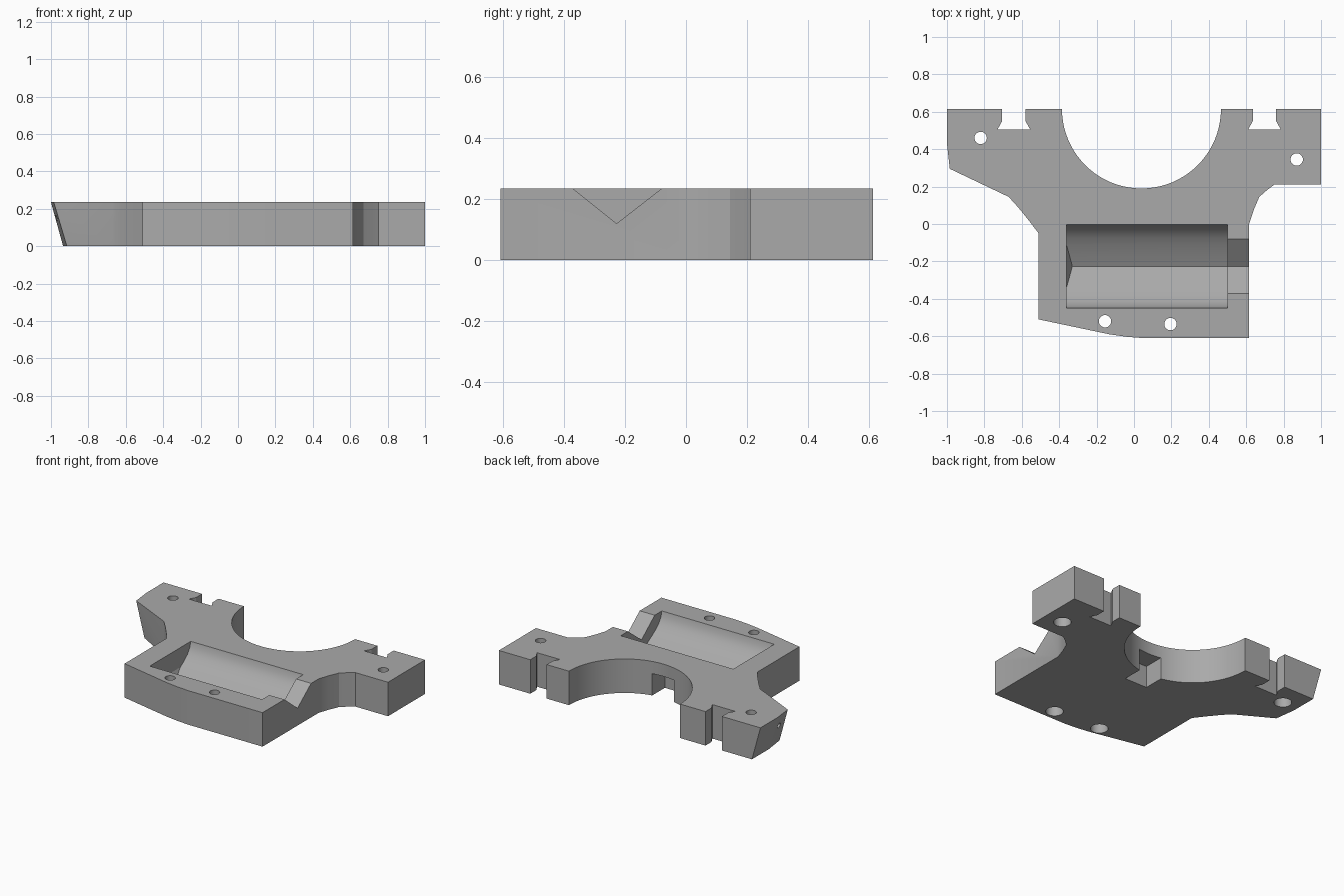
import bpy, bmesh, math
from mathutils import Matrix, Vector

if "Cube" in bpy.data.objects:
    bpy.data.objects.remove(bpy.data.objects["Cube"])

H = 0.235  # plate thickness

grey = bpy.data.materials.new("plain grey")
grey.use_nodes = True
grey.diffuse_color = (0.4, 0.4, 0.4, 1)
grey.node_tree.nodes["Principled BSDF"].inputs["Base Color"].default_value = (0.4, 0.4, 0.4, 1)


def make_object(name, bm):
    bmesh.ops.recalc_face_normals(bm, faces=bm.faces)
    mesh = bpy.data.meshes.new(name)
    bm.to_mesh(mesh)
    bm.free()
    mesh.materials.append(grey)
    obj = bpy.data.objects.new(name, mesh)
    bpy.context.collection.objects.link(obj)
    return obj


def loft(name, lower, upper, split=None):
    """Solid between two matching rings; the side at index split is two triangles."""
    bm = bmesh.new()
    a = [bm.verts.new(p) for p in lower]
    b = [bm.verts.new(p) for p in upper]
    bm.faces.new(a)
    bm.faces.new(b)
    for i in range(len(a)):
        j = (i + 1) % len(a)
        if i == split:
            bm.faces.new((a[i], a[j], b[i]))
            bm.faces.new((a[j], b[j], b[i]))
        else:
            bm.faces.new((a[i], a[j], b[j], b[i]))
    return make_object(name, bm)


def cylinder(name, centre, radius, depth, rotation=None):
    bm = bmesh.new()
    matrix = Matrix.Translation(centre) @ (rotation or Matrix())
    bmesh.ops.create_cone(bm, cap_ends=True, segments=32, radius1=radius,
                          radius2=radius, depth=depth, matrix=matrix)
    return make_object(name, bm)


def along_x(name, profile, x0, x1):
    return loft(name, [(x0, y, z) for y, z in profile], [(x1, y, z) for y, z in profile])


def slot(x):
    """Undercut slot in the rear edge, listed from its right side to its left."""
    return [(x + 0.0625, 0.615), (x + 0.0625, 0.55), (x + 0.0875, 0.505),
            (x - 0.0875, 0.505), (x - 0.0625, 0.55), (x - 0.0625, 0.615)]


# Plate outline with round rear opening and sloping right end
steps = 40
arc = [(0.04 + 0.425 * math.cos(t), 0.615 - 0.425 * math.sin(t))
       for t in (math.pi * i / steps for i in range(steps + 1))]
front = [(-0.51, -0.51), (-0.13, -0.59), (-0.04, -0.603), (0.05, -0.61), (0.615, -0.61)]
shoulder = [(0.615, 0), (0.64, 0.075), (0.67, 0.145), (0.71, 0.18), (0.75, 0.21)]
outline = front + shoulder + [(1, 0.21), (1, 0.615)] + slot(0.6975) + arc + slot(-0.6425)
end = len(outline)
waist = [(-0.67, 0.145), (-0.62, 0.09), (-0.56, 0.016), (-0.51, -0.05)]
top = outline + [(-1, 0.615), (-1, 0.43), (-0.985, 0.295)] + waist
bottom = outline + [(-0.935, 0.615), (-0.935, 0.43), (-0.915, 0.285)] + waist
plate = loft("bracket_plate", [(x, y, 0) for x, y in bottom],
             [(x, y, H) for x, y in top], split=end + 2)

cutters = []

# Long pocket with a pointed trough section
half = [(0.224, H), (0.215, 0.2), (0.19, 0.16), (0.152, 0.128), (0.11, 0.1), (0.055, 0.068)]
section = ([(-0.226 + y, z) for y, z in half] + [(-0.226, 0.04)]
           + [(-0.226 - y, z) for y, z in reversed(half)])
section = [(section[0][0], 0.3)] + section + [(section[-1][0], 0.3)]
pocket = along_x("pocket_cutter", section, -0.36, 0.5)
# Slope the lower part of the pocket's right end
bm = bmesh.new()
bm.from_mesh(pocket.data)
bmesh.ops.bisect_plane(bm, geom=bm.verts[:] + bm.edges[:] + bm.faces[:],
                       plane_co=Vector((-0.36, 0, 0.1)), plane_no=Vector((-2, 0, -1)),
                       clear_outer=True)
bmesh.ops.holes_fill(bm, edges=bm.edges[:])
bmesh.ops.recalc_face_normals(bm, faces=bm.faces)
bm.to_mesh(pocket.data)
bm.free()
cutters.append(pocket)

# Narrow V channel out of the left side
cutters.append(along_x("channel_cutter",
                       [(-0.08, H), (-0.08, 0.3), (-0.372, 0.3), (-0.372, H), (-0.228, 0.12)],
                       0.45, 0.7))

# Notch under the round opening
cutters.append(along_x("notch_cutter", [(0.06, -0.1), (0.3, -0.1), (0.3, 0.15), (0.06, 0.15)],
                       -0.05, 0.12))

# Screw holes with counterbores below
for x, y in [(-0.82, 0.46), (0.87, 0.345), (-0.155, -0.52), (0.195, -0.535)]:
    cutters.append(cylinder("screw_hole_cutter", (x, y, 0.1), 0.033, 0.6))
    cutters.append(cylinder("counterbore_cutter", (x, y, 0), 0.055, 0.2))

# Small hole in the sloping end
cutters.append(cylinder("end_hole_cutter", (-0.97, 0.37, 0.15), 0.018, 0.2,
                        Matrix.Rotation(math.pi / 2, 4, 'Y')))

bpy.context.view_layer.objects.active = plate
for cutter in cutters:
    mod = plate.modifiers.new(cutter.name, 'BOOLEAN')
    mod.operation = 'DIFFERENCE'
    mod.solver = 'EXACT'
    mod.object = cutter
    bpy.ops.object.modifier_apply(modifier=mod.name)
for cutter in cutters:
    bpy.data.objects.remove(cutter)

bpy.ops.object.select_all(action='DESELECT')
plate.select_set(True)
bpy.ops.object.shade_smooth_by_angle(angle=math.radians(25))
